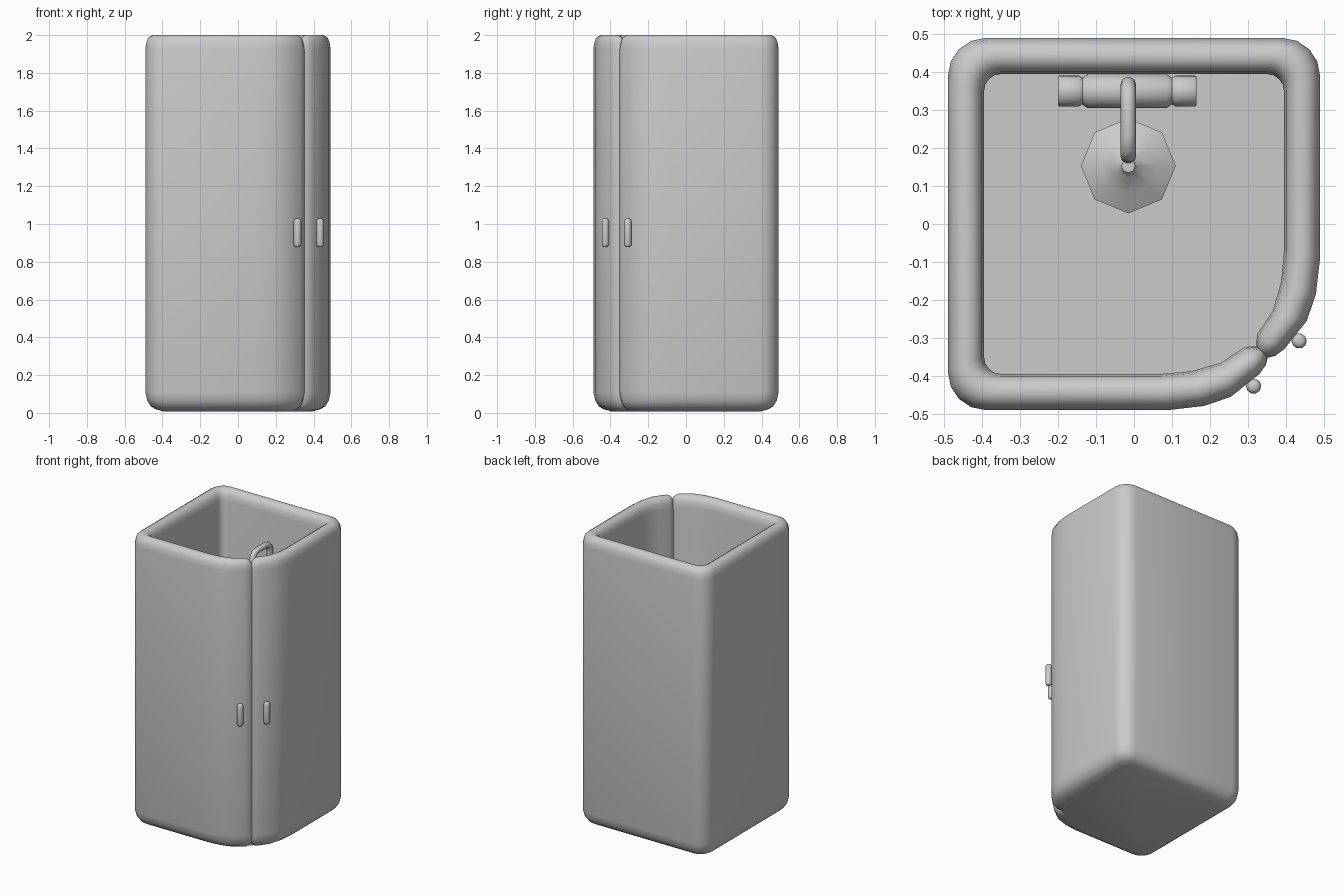
import bpy, bmesh, math
from mathutils import Vector, Matrix

if "Cube" in bpy.data.objects:
    bpy.data.objects.remove(bpy.data.objects["Cube"])


def finish(name, bm, angle=40):
    bmesh.ops.recalc_face_normals(bm, faces=bm.faces)
    me = bpy.data.meshes.new(name)
    bm.to_mesh(me)
    bm.free()
    ob = bpy.data.objects.new(name, me)
    bpy.context.collection.objects.link(ob)
    bpy.ops.object.select_all(action='DESELECT')
    ob.select_set(True)
    bpy.context.view_layer.objects.active = ob
    bpy.ops.object.shade_smooth_by_angle(angle=math.radians(angle))
    return ob


def skin(bm, rings):
    """Bridge equal-length closed rings and cap both ends."""
    loops = [[bm.verts.new(p) for p in r] for r in rings]
    n = len(loops[0])
    for a, b in zip(loops, loops[1:]):
        for i in range(n):
            bm.faces.new((a[i], a[(i + 1) % n], b[(i + 1) % n], b[i]))
    bm.faces.new(loops[0])
    bm.faces.new(loops[-1])


def lathe(name, profile, matrix, sides):
    """Spin (radius, height) points round local z."""
    bm = bmesh.new()
    skin(bm, [[matrix @ Vector((r * math.cos(2 * math.pi * i / sides),
                                r * math.sin(2 * math.pi * i / sides), h))
               for i in range(sides)] for r, h in profile])
    return finish(name, bm)


def corner(sx, sy, half, r, start, n=5):
    c = half - r
    return [Vector((sx * c + r * math.cos(math.radians(start + 90 * i / (n - 1))),
                    sy * c + r * math.sin(math.radians(start + 90 * i / (n - 1)))))
            for i in range(n)]


def plan(half, r, curve, notch):
    """Plan outline: three round corners plus a bowed, mirrored door corner."""
    door = [Vector(p) for p in curve]
    mirrored = [Vector((-p.y, -p.x)) for p in reversed(door)]
    return (corner(1, 1, half, r, 0) + corner(-1, 1, half, r, 90)
            + corner(-1, -1, half, r, 180) + door + [Vector(notch)] + mirrored)


# cabin shell: tray, walls and pinched corner door seam in one skin
outer = plan(0.49, 0.10, [(0.09, -0.49), (0.185, -0.479), (0.255, -0.455),
                          (0.33, -0.395), (0.347, -0.372)], (0.352, -0.352))
inner = plan(0.395, 0.045, [(0.07, -0.395), (0.15, -0.388), (0.23, -0.365),
                            (0.29, -0.325), (0.31, -0.322)], (0.323, -0.323))
dip = [0.0] * len(outer)
dip[20], dip[19], dip[21] = 0.03, 0.012, 0.012
section = [(1, 0.008), (0.55, 0.02), (0.3, 0.035), (0.1, 0.065), (0, 0.11),
           (0, 1.93), (0.06, 1.965), (0.18, 1.988), (0.38, 2.0), (0.62, 2.0),
           (0.82, 1.988), (0.94, 1.965), (1, 1.93), (1, 0.10)]
bm = bmesh.new()
rings = []
for t, z in section:
    sign = -1 if z > 1.9 else (1 if z < 0.07 else 0)
    rings.append([(*o.lerp(i, t), z + sign * d)
                  for o, i, d in zip(outer, inner, dip)])
skin(bm, rings)
finish("cabin_shell", bm)

# door handles either side of the seam
pill = [(0.010, -0.075), (0.017, -0.07), (0.02, -0.06),
        (0.02, 0.06), (0.017, 0.07), (0.010, 0.075)]
for name, x, y in (("handle_left", 0.315, -0.427), ("handle_right", 0.435, -0.308)):
    lathe(name, pill, Matrix.Translation((x, y, 0.953)), 10)

# mixer bar with a knob at each end
bar = [(0.038, -0.182), (0.041, -0.178), (0.041, -0.128), (0.035, -0.118),
       (0.045, -0.104)]
bar += [(r, -h) for r, h in reversed(bar)]
lathe("mixer_bar", bar,
      Matrix.Translation((-0.018, 0.35, 1.05)) @ Matrix.Rotation(math.pi / 2, 4, 'Y'), 16)

# riser pipe bending forward into the shower arm
path = [(0.368, 1.05), (0.368, 1.69), (0.362, 1.72), (0.345, 1.738), (0.315, 1.745),
        (0.23, 1.745), (0.2, 1.738), (0.182, 1.715), (0.177, 1.66)]
bm = bmesh.new()
rings = []
for i, (y, z) in enumerate(path):
    a, b = path[max(i - 1, 0)], path[min(i + 1, len(path) - 1)]
    d = Vector((0, b[0] - a[0], b[1] - a[1])).normalized()
    side = Vector((1, 0, 0))
    up = d.cross(side)
    rings.append([Vector((-0.015, y, z)) + 0.02 * (side * math.cos(k * math.pi / 5)
                  + up * math.sin(k * math.pi / 5)) for k in range(10)])
skin(bm, rings)
finish("shower_arm", bm, 60)

# eight-sided shower head
lathe("shower_head", [(0.115, 1.595), (0.125, 1.60), (0.125, 1.615), (0.075, 1.645),
                      (0.03, 1.67), (0.018, 1.69)],
      Matrix.Translation((-0.015, 0.153, 0)), 8)
